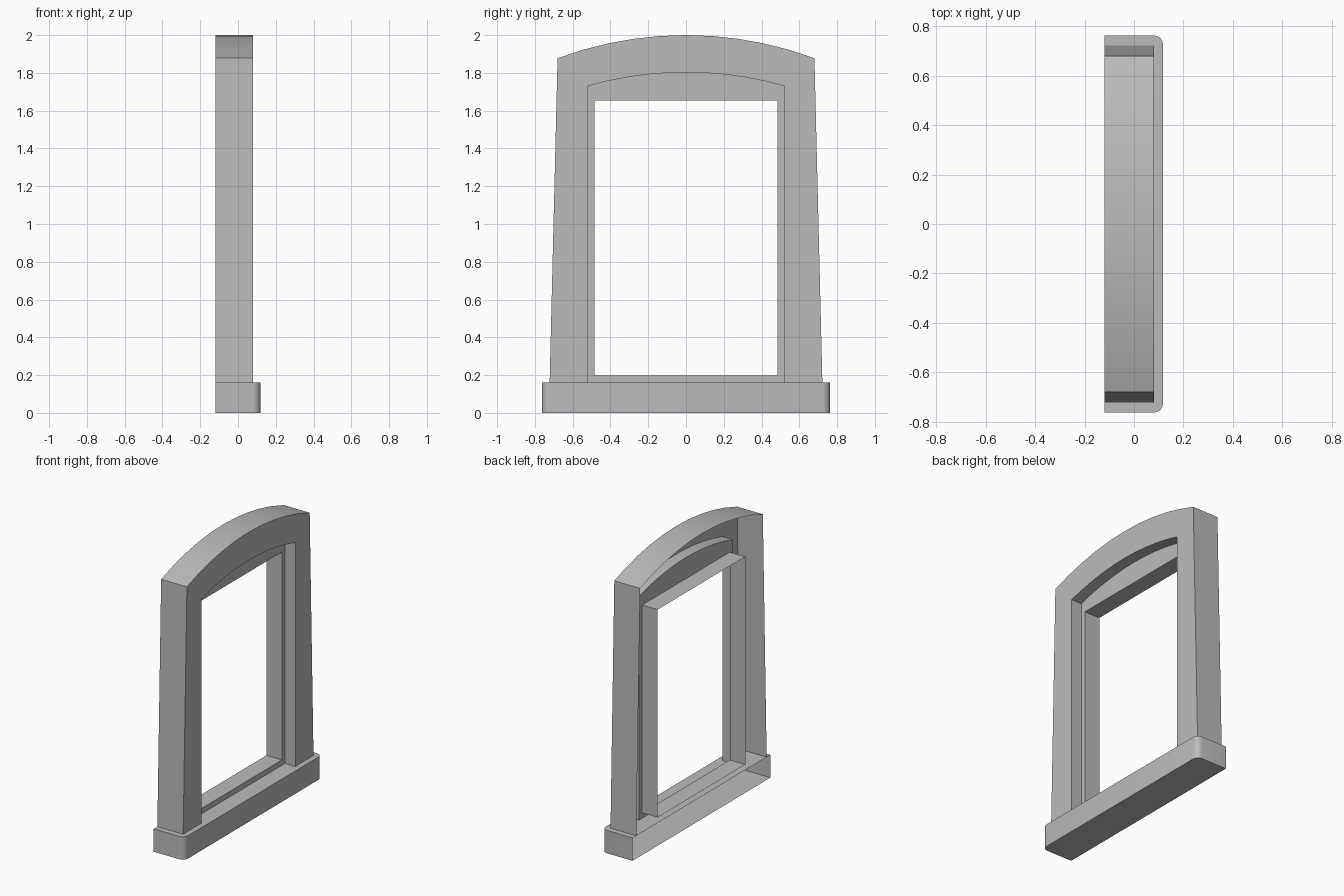
import bpy, bmesh, math

cube = bpy.data.objects.get("Cube")
if cube:
    bpy.data.objects.remove(cube, do_unlink=True)

BACK, FACE, SASH = -0.12, 0.08, 0.0     # depths along x
SILL_TOP = 0.16
SEGS = 10

grey = bpy.data.materials.new("plain grey")
grey.use_nodes = True
colour = (0.5, 0.5, 0.5, 1)
grey.diffuse_color = colour
grey.node_tree.nodes["Principled BSDF"].inputs["Base Color"].default_value = colour


def make(name, rows, closed=False, cap=False):
    """Skin a series of equal-length point rows into one open shell."""
    bm = bmesh.new()
    vs = [[bm.verts.new(p) for p in row] for row in rows]
    n = len(rows[0])
    for a, b in zip(vs, vs[1:]):
        for i in range(n if closed else n - 1):
            j = (i + 1) % n
            bm.faces.new((a[i], b[i], b[j], a[j]))
    if cap:
        bm.faces.new(vs[0])
        bm.faces.new(vs[-1][::-1])
    me = bpy.data.meshes.new(name)
    bm.to_mesh(me)
    bm.free()
    me.materials.append(grey)
    ob = bpy.data.objects.new(name, me)
    bpy.context.collection.objects.link(ob)
    bpy.ops.object.select_all(action="DESELECT")
    ob.select_set(True)
    bpy.context.view_layer.objects.active = ob
    bpy.ops.object.shade_smooth_by_angle(angle=math.radians(30))
    return ob


def arch(foot, half, spring, crown):
    """Outline (y, z) up one jamb, over a shallow arc and down the other."""
    rise = crown - spring
    r = (half * half + rise * rise) / (2 * rise)
    sweep = math.asin(half / r)
    arc = [(r * math.sin(t), crown - r + r * math.cos(t))
           for t in (sweep * (2 * i / SEGS - 1) for i in range(SEGS + 1))]
    return [(-foot, SILL_TOP)] + arc + [(foot, SILL_TOP)]


def at(x, outline):
    return [(x, y, z) for y, z in outline]


outer = arch(0.722, 0.68, 1.878, 2.0)
inner = arch(0.52, 0.52, 1.73, 1.803)

# Surround: tapered sides, face and reveal, open at the back
make("arched_surround", [at(BACK, outer), at(FACE, outer), at(FACE, inner), at(SASH, inner)])

# Sash: recessed panel with a rectangular opening lined to the back
half, low, high = 0.485, 0.198, 1.655
hole = [(-half, low)] + [(half * (2 * i / SEGS - 1), high) for i in range(SEGS + 1)] + [(half, low)]
make("window_sash", [at(SASH, inner), at(SASH, hole), at(BACK, hole)], closed=True)

# Sill: rounded front corners, open at the back
R, W, X = 0.04, 0.763, 0.118
corner = [(X - R + R * math.sin(t), -W + R - R * math.cos(t))
          for t in (math.pi / 2 * i / 4 for i in range(5))]
plan = [(BACK, -W)] + corner
plan += [(x, -y) for x, y in reversed(plan)]
make("window_sill", [[(x, y, z) for x, y in plan] for z in (SILL_TOP, 0)], cap=True)
